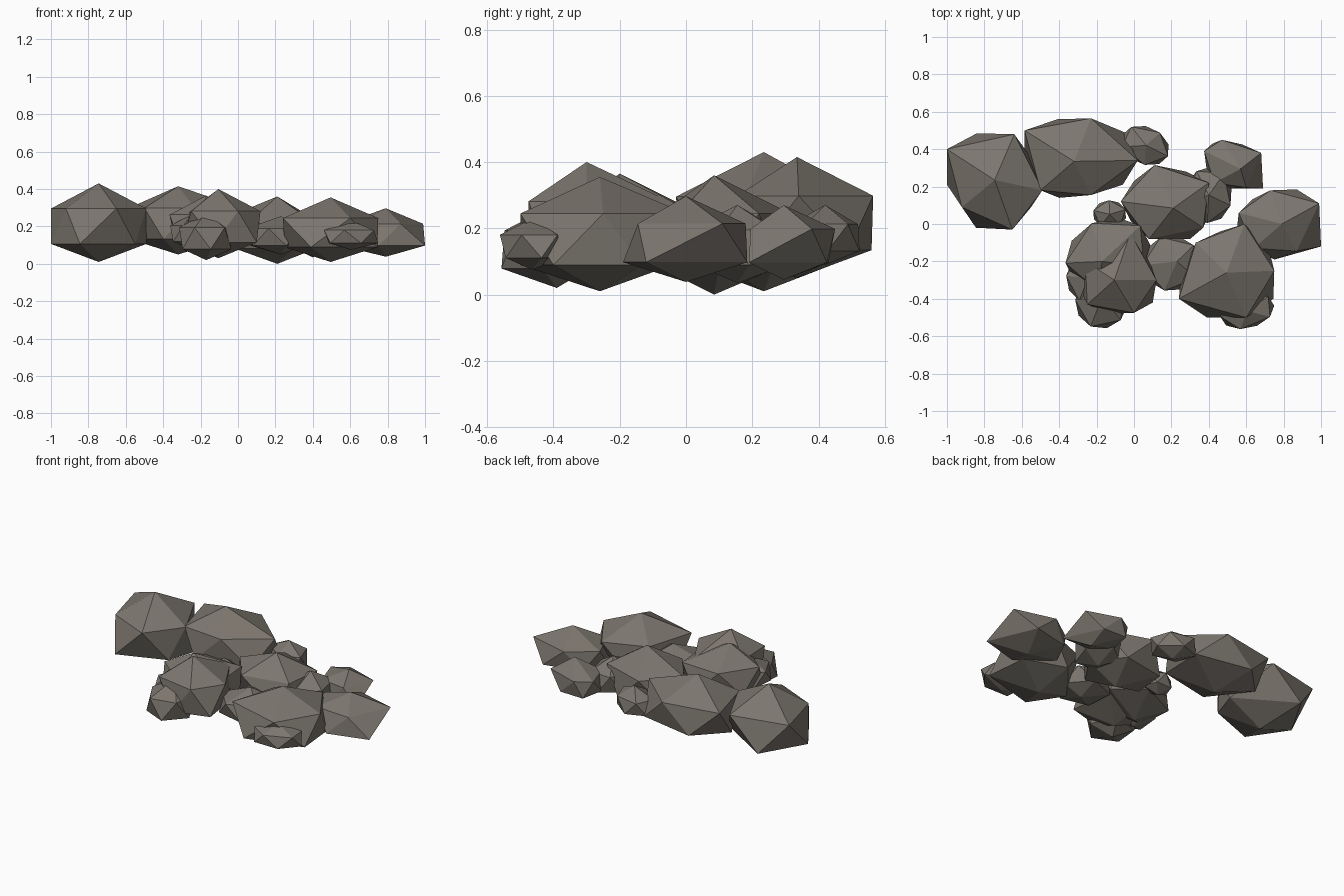
import bpy, bmesh, math

cube = bpy.data.objects.get("Cube")
if cube:
    bpy.data.objects.remove(cube, do_unlink=True)

# One warm grey stone colour
stone = bpy.data.materials.new("warm_grey_stone")
stone.use_nodes = True
colour = (0.2, 0.18, 0.155, 1)
stone.diffuse_color = colour
bsdf = stone.node_tree.nodes["Principled BSDF"]
bsdf.inputs["Base Color"].default_value = colour
bsdf.inputs["Roughness"].default_value = 0.9


def oval(centre, size, phase=0, yaw=0):
    """Even ten-cornered outline, stretched and then turned."""
    turn = math.radians(yaw)
    corners = []
    for i in range(10):
        angle = math.radians(phase + 36 * i)
        x, y = size[0] * math.cos(angle), size[1] * math.sin(angle)
        corners.append((centre[0] + x * math.cos(turn) - y * math.sin(turn),
                        centre[1] + x * math.sin(turn) + y * math.cos(turn)))
    return corners


def rock(name, peak, heights, outline):
    """Faceted boulder: outline corners alternate between an upper and a lower ring."""
    bm = bmesh.new()
    low, high = heights
    top = bm.verts.new((*peak, high))
    bottom = bm.verts.new((*peak, low))
    ring = [bm.verts.new((x, y, low + (high - low) * (0.23 if i % 2 else 0.68)))
            for i, (x, y) in enumerate(outline)]
    count = len(ring)
    for i in range(count):
        a, b, c = (ring[(i + k) % count] for k in range(3))
        bm.faces.new((a, b, c))
        bm.faces.new((a, c, bottom if i % 2 else top))
    bmesh.ops.recalc_face_normals(bm, faces=bm.faces[:])
    mesh = bpy.data.meshes.new(name)
    bm.to_mesh(mesh)
    bm.free()
    mesh.materials.append(stone)
    bpy.context.collection.objects.link(bpy.data.objects.new(name, mesh))


# Back row of boulders
rock("left_end_boulder", (-.745, .235), (.01, .43),
     [(-1, .4), (-1, .21), (-.92, .09), (-.845, -.02), (-.65, -.03),
      (-.55, .09), (-.49, .18), (-.49, .27), (-.64, .48), (-.84, .485)])
rock("long_back_boulder", (-.32, .335), (.05, .415),
     [(-.585, .5), (-.585, .38), (-.5, .18), (-.4, .14), (-.23, .155),
      (-.06, .21), (.02, .34), (-.05, .49), (-.23, .565), (-.41, .56)])
rock("back_pebble", (.065, .42), (.09, .27), oval((.06, .42), (.135, .1), 0, -25))
rock("back_right_stone", (.57, .295), (.045, .27),
     [(.47, .45), (.58, .425), (.68, .38), (.69, .19), (.6, .195),
      (.5, .19), (.43, .22), (.39, .28), (.375, .39), (.42, .43)])

# Middle boulders
rock("middle_boulder", (.21, .085), (0, .36),
     [(.11, .315), (.28, .28), (.4, .22), (.42, .1), (.37, -.02),
      (.3, -.08), (.08, -.08), (-.02, .02), (-.07, .12), (0, .23)])
rock("middle_side_stone", (.4, .155), (.035, .27), oval((.4, .155), (.125, .15), 50))
rock("middle_pebble", (-.13, .052), (.09, .25), oval((-.13, .052), (.09, .075), 20))
rock("right_end_boulder", (.79, 0), (.038, .297),
     [(.73, .18), (.87, .185), (.99, .11), (1, -.12), (.87, -.145),
      (.75, -.19), (.64, -.13), (.55, -.03), (.56, .06), (.63, .13)])

# Front boulders
rock("front_right_boulder", (.495, -.26), (.01, .355),
     [(.59, 0), (.72, -.13), (.75, -.25), (.745, -.4), (.6, -.5),
      (.39, -.5), (.24, -.4), (.25, -.29), (.33, -.1), (.46, -.04)])
rock("front_right_pebble", (.605, -.465), (.075, .23), oval((.605, -.465), (.148, .092), 30, 15))
rock("front_gap_stone", (.23, -.2), (.05, .255), oval((.2, -.21), (.155, .15), 40))
rock("front_left_boulder", (-.105, -.3), (.03, .4),
     [(-.02, -.05), (.06, -.14), (.12, -.3), (.1, -.42), (0, -.475),
      (-.12, -.48), (-.25, -.43), (-.3, -.31), (-.26, -.2), (-.15, -.09)])
rock("front_left_back_boulder", (-.17, -.2), (.045, .365),
     oval((-.14, -.16), (.235, .185), 20, 25))
rock("front_left_stone", (-.17, -.39), (.02, .275), oval((-.175, -.42), (.14, .14), 30))
rock("front_left_pebble", (-.245, -.29), (.075, .265), oval((-.245, -.29), (.118, .13), 30))
